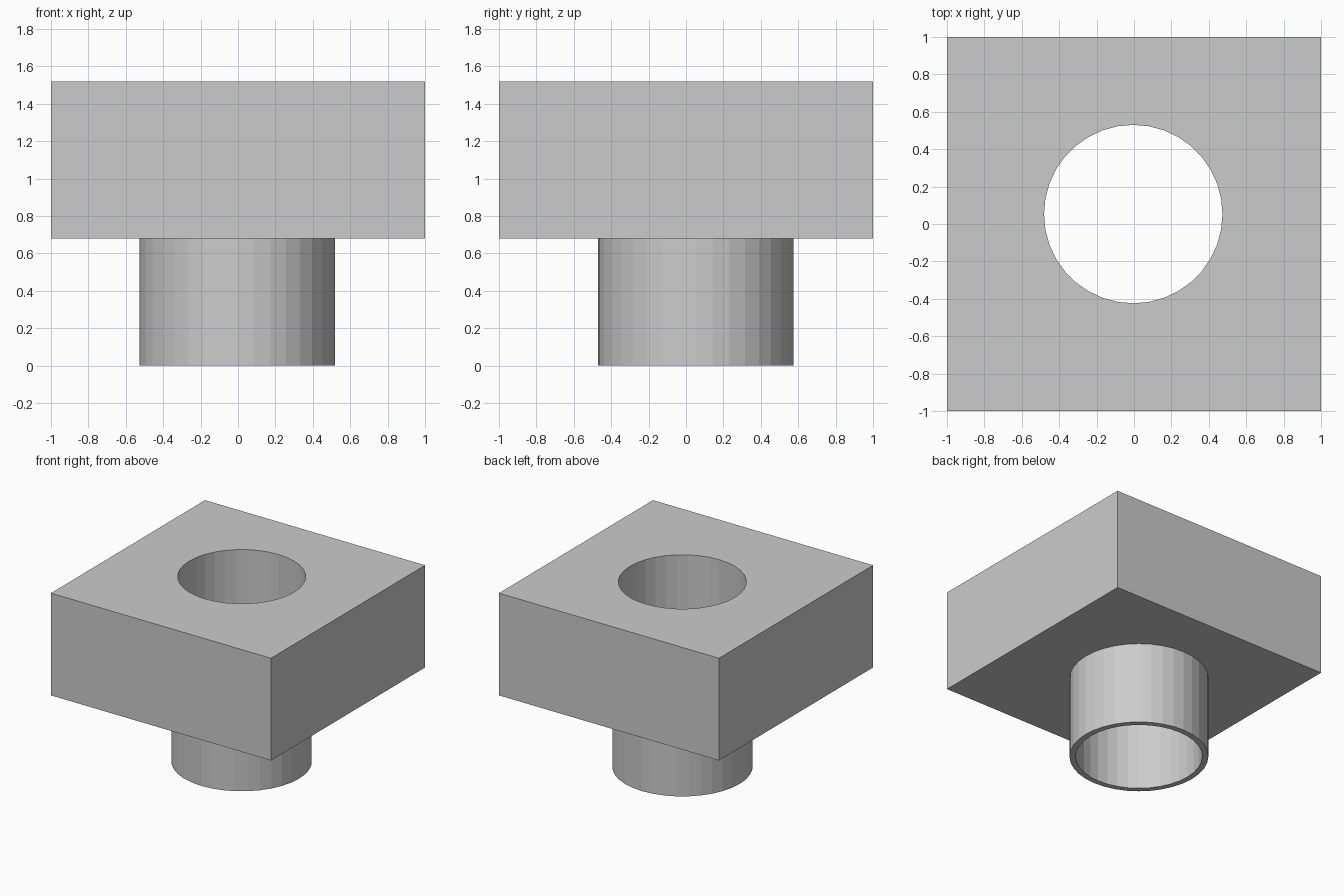
import bpy

if "Cube" in bpy.data.objects:
    bpy.data.objects.remove(bpy.data.objects["Cube"])

SIDES = 36
CENTRE = (-0.004, 0.053)
BLOCK_Z, TOP_Z = 0.68, 1.52


def cylinder(name, radius, z0, z1):
    bpy.ops.mesh.primitive_cylinder_add(
        vertices=SIDES, radius=radius, depth=z1 - z0,
        location=(*CENTRE, (z0 + z1) / 2))
    ob = bpy.context.object
    ob.name = name
    return ob


def boolean(target, tool, operation):
    mod = target.modifiers.new(tool.name, 'BOOLEAN')
    mod.operation = operation
    mod.solver = 'EXACT'
    mod.object = tool
    bpy.context.view_layer.objects.active = target
    bpy.ops.object.modifier_apply(modifier=mod.name)
    bpy.data.objects.remove(tool)


# Square block
bpy.ops.mesh.primitive_cube_add(size=1, location=(0, 0, (BLOCK_Z + TOP_Z) / 2))
block = bpy.context.object
block.name = "flanged_block"
block.scale = (2, 2, TOP_Z - BLOCK_Z)
bpy.ops.object.transform_apply(location=True, rotation=False, scale=True)

# Spigot below the block, slightly off centre
boolean(block, cylinder("spigot", 0.523, 0, BLOCK_Z + 0.1), 'UNION')

# Straight bore through the block and spigot
boolean(block, cylinder("bore", 0.477, -0.2, TOP_Z + 0.2), 'DIFFERENCE')
